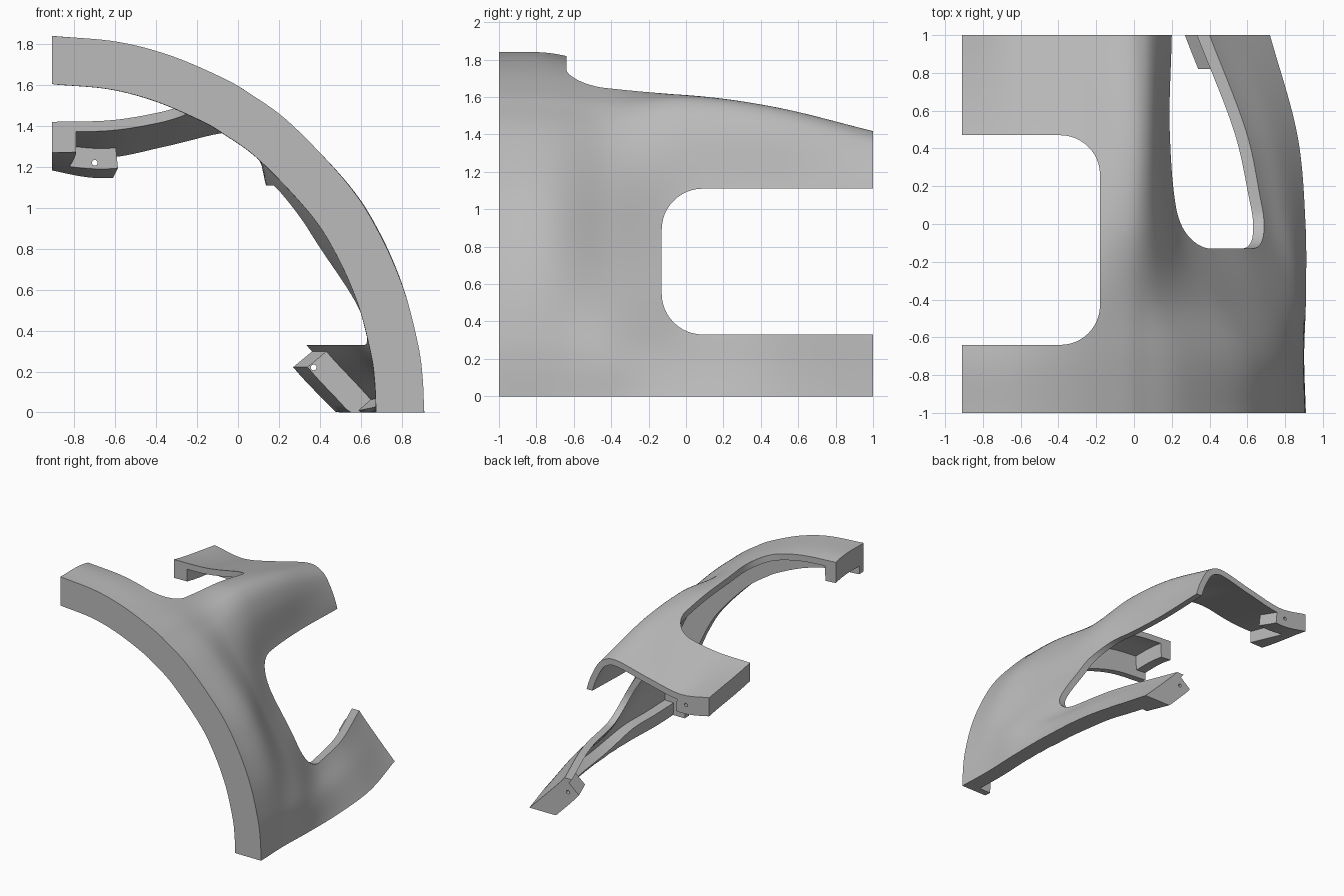
import bpy, bmesh, math
from mathutils import Vector, Matrix

cube = bpy.data.objects.get("Cube")
if cube:
    bpy.data.objects.remove(cube, do_unlink=True)

# Single flat colour
grey = bpy.data.materials.new("plain grey")
grey.use_nodes = True
grey.diffuse_color = (0.5, 0.5, 0.5, 1)
grey.node_tree.nodes["Principled BSDF"].inputs["Base Color"].default_value = (0.5, 0.5, 0.5, 1)

LEFT = -0.91  # plane of the upper mounting ends


def arc(scale):
    angles = (90, 80, 71.5, 63, 58, 50, 37.3, 28.4, 19.1, 10.4, 5.3, 0)
    return [(LEFT + 1.82 * scale * math.cos(math.radians(a)),
             1.84 * scale * math.sin(math.radians(a))) for a in angles]


# Outer cross-sections (x, z) from the top end round to the foot, keyed by y
stations = {
    -1: arc(1),
    -.7: arc(.995),
    -.4: [(LEFT, 1.74), (-.58, 1.73), (-.31, 1.69), (-.08, 1.6), (.05, 1.52), (.18, 1.39),
          (.39, 1.11), (.54, .87), (.7, .6), (.84, .33), (.89, .17), (.91, 0)],
    0: [(LEFT, 1.55), (-.6, 1.55), (-.32, 1.59), (-.1, 1.61), (.04, 1.57), (.14, 1.42),
        (.24, 1.11), (.37, .87), (.55, .6), (.7, .33), (.82, .17), (.908, 0)],
    .47: [(LEFT, 1.42), (-.6, 1.43), (-.3, 1.485), (-.08, 1.545), (.05, 1.52), (.13, 1.39),
          (.19, 1.11), (.28, .85), (.43, .56), (.6, .33), (.74, .17), (.865, 0)],
    1: [(LEFT, 1.335), (-.65, 1.295), (-.36, 1.35), (-.08, 1.415), (.04, 1.395), (.12, 1.31),
        (.2, 1.11), (.22, .85), (.28, .5), (.4, .33), (.57, .15), (.72, 0)],
}
keys = list(stations)
rows = [[Vector(p) for p in row] for row in stations.values()]
LAST = len(rows[0]) - 1


def spline(ks, vals, t):
    """Smooth curve through the values at the given keys."""
    i = 0
    while i < len(ks) - 2 and t > ks[i + 1]:
        i += 1

    def slope(j):
        a, b = max(j - 1, 0), min(j + 1, len(ks) - 1)
        return (vals[b] - vals[a]) / (ks[b] - ks[a])
    h = ks[i + 1] - ks[i]
    s = (t - ks[i]) / h
    a, b = vals[i], vals[i + 1]
    return (a + (b - a) * (s * s * (3 - 2 * s))
            + slope(i) * (h * s * (1 - s) ** 2) - slope(i + 1) * (h * s * s * (1 - s)))


def section(y, params, depth):
    """Points of the cross-section at y, moved inward by depth."""
    ctrl = [spline(keys, [r[i] for r in rows], y) for i in range(LAST + 1)]
    idx = list(range(LAST + 1))
    pts = []
    for v in params:
        p = spline(idx, ctrl, v)
        t = (spline(idx, ctrl, min(v + .02, LAST)) - spline(idx, ctrl, max(v - .02, 0))).normalized()
        q = p + Vector((t.y, -t.x)) * depth
        x = LEFT if v == 0 else max(q.x, LEFT)
        z = 0 if v == LAST else max(q.y, 0)
        pts.append((x, y, z))
    return pts


def finish(name, bm):
    bmesh.ops.recalc_face_normals(bm, faces=bm.faces)
    mesh = bpy.data.meshes.new(name)
    bm.to_mesh(mesh)
    bm.free()
    mesh.materials.append(grey)
    ob = bpy.data.objects.new(name, mesh)
    bpy.context.collection.objects.link(ob)
    return ob


def slab(name, v0, v1, y0, y1, d0, d1, nv, ny):
    """Solid that follows the body between two depths below its outer surface."""
    bm = bmesh.new()
    params = [v0 + (v1 - v0) * i / nv for i in range(nv + 1)]
    params[-1] = v1
    layers = []
    for d in (d0, d1):
        layers.append([[bm.verts.new(c) for c in section(y0 + (y1 - y0) * j / ny, params, d)]
                       for j in range(ny + 1)])
    top, low = layers
    for g in layers:
        for j in range(ny):
            for i in range(nv):
                bm.faces.new((g[j][i], g[j][i + 1], g[j + 1][i + 1], g[j + 1][i]))
    for j in (0, ny):
        for i in range(nv):
            bm.faces.new((top[j][i], top[j][i + 1], low[j][i + 1], low[j][i]))
    for i in (0, nv):
        for j in range(ny):
            bm.faces.new((top[j][i], top[j + 1][i], low[j + 1][i], low[j][i]))
    return finish(name, bm)


def rounded_cutter(name, lo, hi, axis, radius):
    """Box with the edges along one axis rounded."""
    lo, hi = Vector(lo), Vector(hi)
    bm = bmesh.new()
    bmesh.ops.create_cube(bm, size=1)
    for v in bm.verts:
        v.co = Vector([(lo[k] + hi[k]) / 2 + v.co[k] * (hi[k] - lo[k]) for k in range(3)])
    edges = [e for e in bm.edges if abs((e.verts[0].co - e.verts[1].co)[axis]) > .1]
    bmesh.ops.bevel(bm, geom=edges, offset=radius, segments=12, profile=.5, affect='EDGES')
    return finish(name, bm)


def cut(ob, cutter):
    cutter.hide_render = True
    mod = ob.modifiers.new("cut", 'BOOLEAN')
    mod.operation, mod.solver, mod.object = 'DIFFERENCE', 'EXACT', cutter
    bpy.context.view_layer.objects.active = ob
    bpy.ops.object.modifier_apply(modifier=mod.name)
    bpy.data.objects.remove(cutter, do_unlink=True)


# Curved outer shell with its two openings
shell = slab("shell", 0, LAST, -1, 1, 0, .05, 99, 64)
cut(shell, rounded_cutter("top_opening", (-1.6, -.64, .6), (-.18, .47, 2.4), 2, .21))
cut(shell, rounded_cutter("side_opening", (-.3, -.13, .33), (1.5, 1.7, 1.11), 0, .22))

# Front flange and the ribs along the two end planes
parts = [shell,
         slab("front_flange", 0, LAST, -1, -.945, 0, .235, 99, 2),
         slab("upper_front_rib", 0, .32, -1, -.64, .01, .17, 4, 8),
         slab("upper_rear_rib", 0, .38, .47, 1, .01, .15, 4, 12),
         slab("foot_rib", LAST - .62, LAST, -1, 1, .01, .13, 6, 40)]

# Mounting blocks, each with a bolt hole
for name, v0, v1, depth, x, z in (("upper_mounting_block", 0, 1.1, .15, -.7, 1.22),
                                  ("foot_mounting_block", LAST - 2, LAST, .17, .37, .22)):
    block = slab(name, v0, v1, .82, 1, .02, depth, 12, 6)
    bm = bmesh.new()
    bmesh.ops.create_cone(bm, cap_ends=True, segments=20, radius1=.014, radius2=.014, depth=1,
                          matrix=Matrix.Translation((x, .9, z)) @ Matrix.Rotation(math.pi / 2, 4, 'X'))
    cut(block, finish("bolt_hole", bm))
    parts.append(block)

# Smooth shading with crisp edges
for ob in bpy.context.selected_objects:
    ob.select_set(False)
for ob in parts:
    ob.select_set(True)
bpy.context.view_layer.objects.active = shell
bpy.ops.object.shade_smooth_by_angle(angle=math.radians(30))
